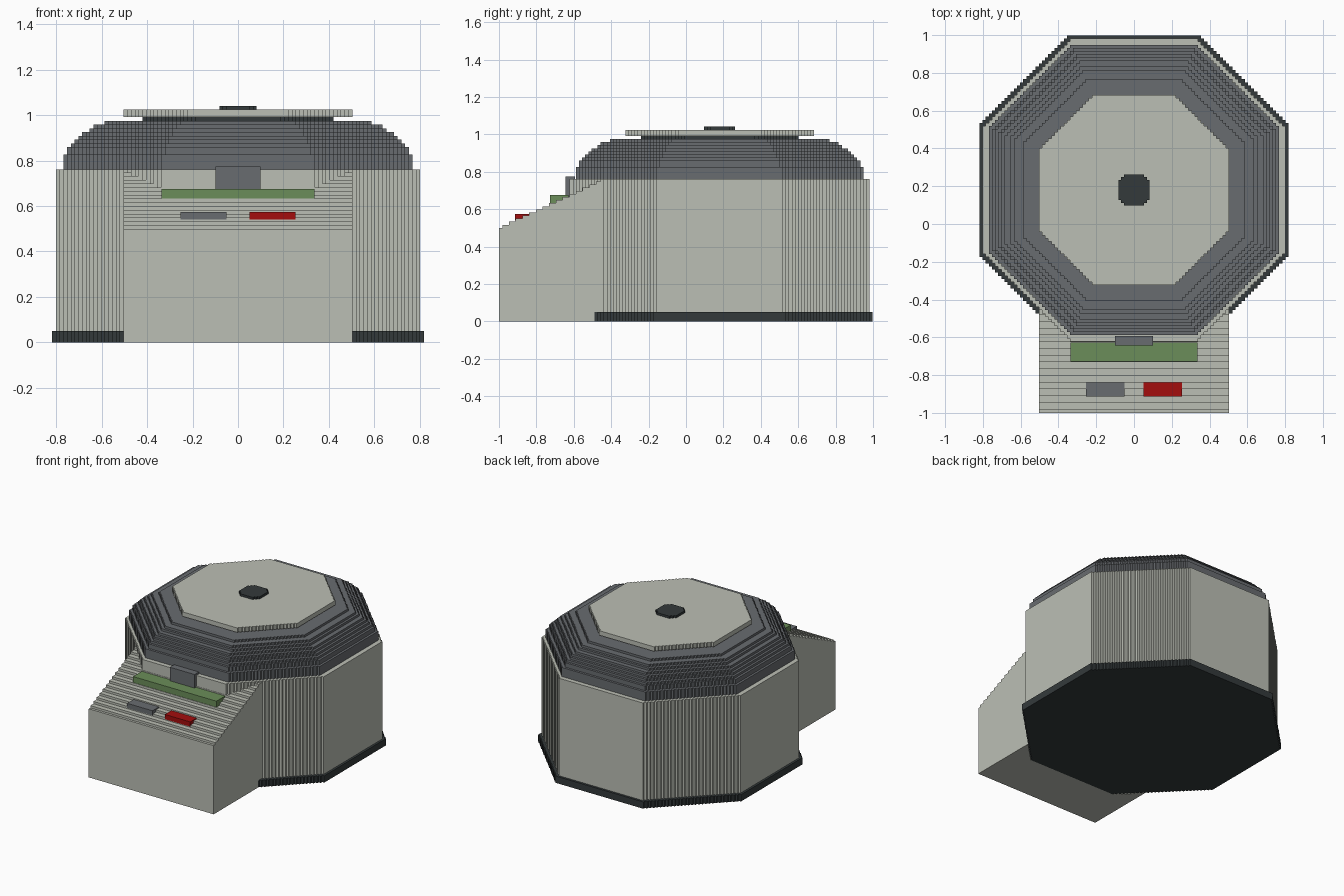
import bpy, bmesh, math

if "Cube" in bpy.data.objects:
    bpy.data.objects.remove(bpy.data.objects["Cube"], do_unlink=True)

CELL = 2 / 121        # size of one block
CENTRE_Y = 0.18       # axis of the octagonal drum


def material(name, rgb):
    mat = bpy.data.materials.new(name)
    mat.use_nodes = True
    mat.diffuse_color = (*rgb, 1)
    mat.node_tree.nodes["Principled BSDF"].inputs["Base Color"].default_value = (*rgb, 1)
    return mat


LIGHT = material("light_grey", (0.50, 0.52, 0.46))
GREY = material("mid_grey", (0.14, 0.15, 0.162))
DARK = material("charcoal", (0.034, 0.042, 0.044))
GREEN = material("green", (0.147, 0.27, 0.1))
RED = material("red", (0.37, 0.004, 0.004))


def add_prism(bm, outline, z0, z1):
    """Extrude a flat outline from z0 to z1."""
    face = bm.faces.new([bm.verts.new((x, y, z0)) for x, y in outline])
    top = bmesh.ops.extrude_face_region(bm, geom=[face], use_keep_orig=True)["geom"]
    verts = [v for v in top if isinstance(v, bmesh.types.BMVert)]
    bmesh.ops.translate(bm, vec=(0, 0, z1 - z0), verts=verts)


def make_part(name, mat, prisms):
    bm = bmesh.new()
    for outline, z0, z1 in prisms:
        add_prism(bm, outline, z0, z1)
    bmesh.ops.recalc_face_normals(bm, faces=bm.faces)
    mesh = bpy.data.meshes.new(name)
    bm.to_mesh(mesh)
    bm.free()
    mesh.materials.append(mat)
    obj = bpy.data.objects.new(name, mesh)
    bpy.context.collection.objects.link(obj)
    return obj


def rect(x0, x1, y0, y1):
    return [(x0, y0), (x1, y0), (x1, y1), (x0, y1)]


def stepped_octagon(r, cell=CELL):
    """Octagon whose diagonal sides are staircases of blocks."""
    flat = math.ceil(r * math.sqrt(2)) - r
    quarter = []
    for k in range(r - flat + 1):
        if k:
            quarter.append((r + 0.5 - k, flat - 0.5 + k))
        quarter.append((r + 0.5 - k, flat + 0.5 + k))
    points = []
    for turn in range(4):
        points += quarter
        quarter = [(-y, x) for x, y in quarter]
    return [(x * cell, y * cell + CENTRE_Y) for x, y in points]


# Octagonal drum: plinth, wall, stepped dome, lid and knob
make_part("plinth", DARK, [(stepped_octagon(49), 0, 3 * CELL)])
make_part("drum_wall", LIGHT, [(stepped_octagon(48), 3 * CELL, 46 * CELL)])

dome_radii = [46, 46, 46, 46, 45, 45, 44, 43, 42, 41, 39, 38, 35]
make_part("dome", GREY, [(stepped_octagon(r), (46 + i) * CELL, (47 + i) * CELL)
                         for i, r in enumerate(dome_radii)])

make_part("lid_neck", DARK, [(stepped_octagon(25), 59 * CELL, 60 * CELL)])
make_part("lid", LIGHT, [(stepped_octagon(30), 60 * CELL, 62 * CELL)])
make_part("lid_knob", DARK, [(stepped_octagon(5, 0.015), 62 * CELL, 63 * CELL)])

# Console: floor slab fitted around the plinth, block, then a stepped slope
W = 0.504
floor = [(-W, -1), (W, -1), (W, -0.49), (0.355, -0.638), (-0.355, -0.638), (-W, -0.49)]
console = [(floor, 0, 3 * CELL), (rect(-W, W, -1, -0.4), 3 * CELL, 0.5)]
for i in range(15):
    z = 0.5 + i * CELL
    console.append((rect(-W, W, -0.982 + i * 0.0358, -0.4), z, z + CELL))
make_part("console", LIGHT, console)

# Console fittings
make_part("green_bar", GREEN, [(rect(-0.336, 0.336, -0.728, -0.628), 0.606, 0.676)])
make_part("screen", GREY, [(rect(-0.1, 0.1, -0.643, -0.594), 0.66, 0.775)])
make_part("grey_button", GREY, [(rect(-0.254, -0.05, -0.914, -0.813), 0.54, 0.574)])
make_part("red_button", RED, [(rect(0.05, 0.254, -0.914, -0.813), 0.54, 0.574)])
